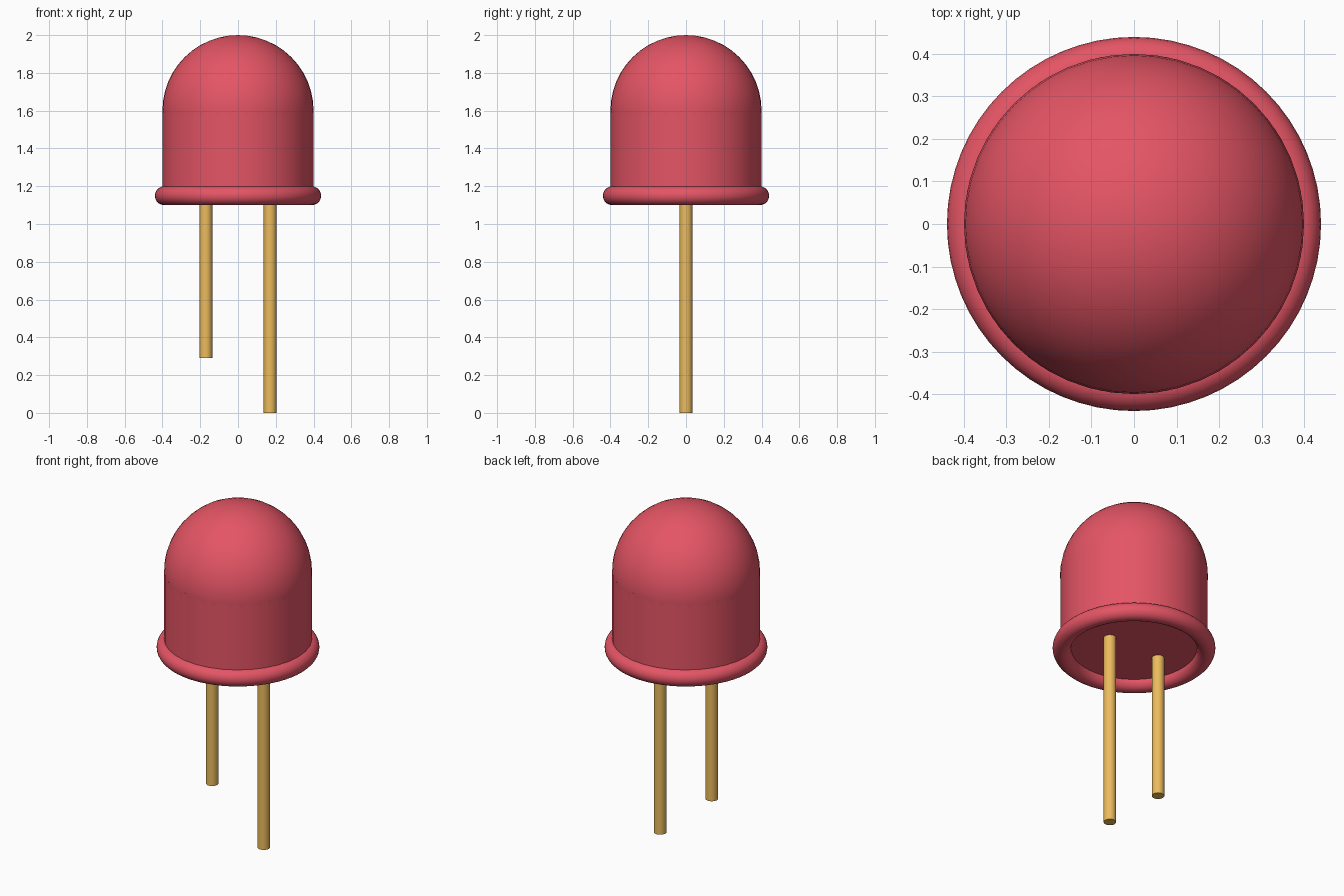
import bpy
import math

if "Cube" in bpy.data.objects:
    bpy.data.objects.remove(bpy.data.objects["Cube"])


def material(name, color):
    mat = bpy.data.materials.new(name)
    mat.diffuse_color = (*color, 1)
    mat.use_nodes = True
    mat.node_tree.nodes["Principled BSDF"].inputs["Base Color"].default_value = mat.diffuse_color
    return mat


red = material("red_plastic", (0.78, 0.09, 0.13))
gold = material("gold_metal", (0.84, 0.50, 0.11))


def finish(name, mat):
    obj = bpy.context.object
    obj.name = name
    obj.data.materials.append(mat)
    bpy.ops.object.shade_smooth_by_angle(angle=math.radians(40))
    return obj


def cylinder(name, mat, x, radius, bottom, top, sides):
    bpy.ops.mesh.primitive_cylinder_add(
        vertices=sides, radius=radius, depth=top - bottom,
        location=(x, 0, (bottom + top) / 2))
    return finish(name, mat)


# Bulb: rounded dome sitting in a straight body
bpy.ops.mesh.primitive_uv_sphere_add(
    segments=48, ring_count=24, radius=0.4, location=(0, 0, 1.6))
finish("dome", red)
cylinder("body", red, 0, 0.4, 1.15, 1.6, 32)

# Rounded rim around the base of the body
bpy.ops.mesh.primitive_torus_add(
    major_radius=0.39, minor_radius=0.05, major_segments=64,
    minor_segments=20, location=(0, 0, 1.15))
finish("rim", red)

# Short and long wire legs
for name, x, bottom in (("short_lead", -0.17, 0.29), ("long_lead", 0.17, 0.0)):
    cylinder(name, gold, x, 0.034, bottom, 1.16, 24)
